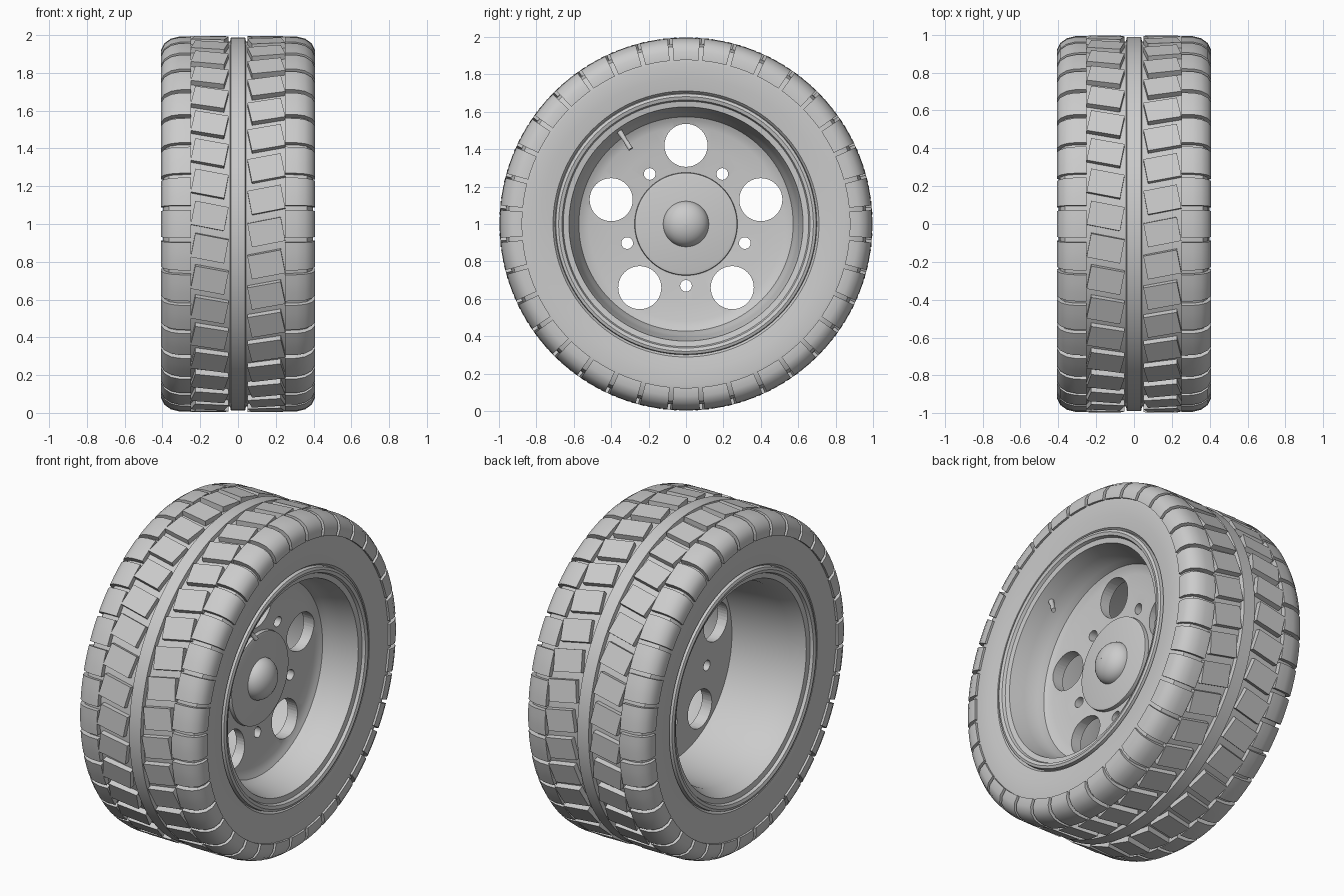
import bpy, bmesh
from math import sin, cos, pi, radians
from mathutils import Matrix, Vector

if "Cube" in bpy.data.objects:
    bpy.data.objects.remove(bpy.data.objects["Cube"])

CENTRE = Matrix.Translation((0, 0, 1))
PITCHES = 36
STEP = 2 * pi / PITCHES

grey = bpy.data.materials.new("plain_grey")
grey.use_nodes = True
grey.diffuse_color = (0.6, 0.6, 0.6, 1)
grey.node_tree.nodes["Principled BSDF"].inputs["Base Color"].default_value = (0.6, 0.6, 0.6, 1)


def finish(name, bm, smooth=True):
    """Turn a bmesh into a named object centred on the axle."""
    bmesh.ops.recalc_face_normals(bm, faces=bm.faces)
    bm.transform(CENTRE)
    mesh = bpy.data.meshes.new(name)
    bm.to_mesh(mesh)
    bm.free()
    mesh.materials.append(grey)
    obj = bpy.data.objects.new(name, mesh)
    bpy.context.collection.objects.link(obj)
    if smooth:
        smooth_object(obj)
    return obj


def smooth_object(obj):
    bpy.ops.object.select_all(action='DESELECT')
    obj.select_set(True)
    bpy.context.view_layer.objects.active = obj
    bpy.ops.object.shade_smooth_by_angle(angle=radians(30))


def sweep(bm, profile, start, end, steps):
    """Sweep a closed (x, radius) loop about the axle; cap it unless it is a full turn."""
    full = end - start > 2 * pi - 0.001
    rings = []
    for i in range(steps if full else steps + 1):
        a = start + (end - start) * i / steps
        rings.append([bm.verts.new((x, -r * sin(a), r * cos(a))) for x, r in profile])
    n = len(profile)
    for i in range(steps):
        p, q = rings[i], rings[(i + 1) % len(rings)]
        for j in range(n):
            k = (j + 1) % n
            bm.faces.new((p[j], p[k], q[k], q[j]))
    if not full:
        bm.faces.new(rings[0])
        bm.faces.new(rings[-1])


def lathe(name, profile, steps=96):
    bm = bmesh.new()
    sweep(bm, profile, 0, 2 * pi, steps)
    return finish(name, bm)


def mirrored(half):
    return half + [(-x, r) for x, r in reversed(half)]


# Tyre carcass with rounded shoulders
lathe("tyre", mirrored([(0.34, 0.66), (0.365, 0.695), (0.385, 0.71), (0.395, 0.78),
                        (0.397, 0.86), (0.39, 0.91), (0.365, 0.948), (0.32, 0.963),
                        (0.25, 0.965)]), 144)

# Raised rib round the middle of the tread
lathe("centre_rib", mirrored([(0.045, 0.95), (0.038, 0.988)]), 144)

# Shoulder lugs that wrap on to the sidewall
lug = [(0.25, 0.95), (0.25, 0.994), (0.31, 0.993), (0.355, 0.982), (0.39, 0.957),
       (0.408, 0.92), (0.408, 0.875), (0.38, 0.875), (0.36, 0.93)]
for side, name in ((1, "left_shoulder_lugs"), (-1, "right_shoulder_lugs")):
    bm = bmesh.new()
    for i in range(PITCHES):
        a = i * STEP
        sweep(bm, [(side * x, r) for x, r in lug], a - 0.43 * STEP, a + 0.43 * STEP, 3)
    finish(name, bm)

# Slanted tread blocks, staggered between the two sides
for side, name in ((1, "left_tread_blocks"), (-1, "right_tread_blocks")):
    bm = bmesh.new()
    for i in range(PITCHES):
        a = (i + 0.25 * side) * STEP
        place = (Matrix.Rotation(a, 4, 'X') @ Matrix.Translation((side * 0.15, 0, 0.967))
                 @ Matrix.Rotation(side * radians(11), 4, 'Z')
                 @ Matrix.Diagonal((0.18, 0.128, 0.054, 1)))
        bmesh.ops.create_cube(bm, size=1, matrix=place)
    finish(name, bm, smooth=False)

# Rim barrel with a stepped lip at both ends
lip = [(0.36, 0.70), (0.392, 0.695), (0.398, 0.68), (0.392, 0.662), (0.375, 0.655),
       (0.37, 0.625), (0.28, 0.605)]
inside = [(0.2, 0.59), (0.155, 0.565), (0.08, 0.555), (-0.15, 0.58), (-0.28, 0.59)]
back_lip = [(-x, r) for x, r in reversed(lip[:-1])]
lathe("rim_barrel", lip + inside + back_lip + [(-0.28, 0.64), (0.28, 0.64)])

# Wheel disc, joined to the barrel by a rounded edge
disc = lathe("wheel_disc", [(0.08, 0.02), (0.125, 0.02), (0.125, 0.28), (0.142, 0.42),
                            (0.147, 0.52), (0.158, 0.555), (0.175, 0.585),
                            (0.14, 0.6), (0.08, 0.57)])

# Ventilation and bolt holes
bm = bmesh.new()
for i in range(5):
    for offset, radius, size in ((0, 0.42, 0.115), (pi / 5, 0.33, 0.031)):
        a = i * 2 * pi / 5 + offset
        place = (Matrix.Translation((0.12, radius * sin(a), radius * cos(a)))
                 @ Matrix.Rotation(pi / 2, 4, 'Y'))
        bmesh.ops.create_cone(bm, cap_ends=True, segments=40, radius1=size,
                              radius2=size, depth=0.3, matrix=place)
cutter = finish("hole_cutter", bm, smooth=False)
cutter.hide_render = True
cut = disc.modifiers.new("holes", 'BOOLEAN')
cut.operation = 'DIFFERENCE'
cut.solver = 'EXACT'
cut.object = cutter
bpy.ops.object.select_all(action='DESELECT')
disc.select_set(True)
bpy.context.view_layer.objects.active = disc
bpy.ops.object.modifier_apply(modifier=cut.name)
bpy.data.objects.remove(cutter)
smooth_object(disc)

# Hub plate and domed cap
lathe("hub_plate", [(0.085, 0.001), (0.085, 0.265), (0.13, 0.275), (0.148, 0.272),
                    (0.152, 0.258), (0.152, 0.001)])
dome = [(0.145 + 0.09 * sin(t * pi / 16), 0.123 * cos(t * pi / 16)) for t in range(8)]
lathe("hub_cap", dome + [(0.235, 0.001), (0.145, 0.001)], 48)

# Valve stem leaning in from the barrel
bm = bmesh.new()
base, tip = Vector((0.29, -0.365, 0.51)), Vector((0.33, -0.295, 0.4))
turn = (tip - base).to_track_quat('Z', 'Y').to_matrix().to_4x4()
for start, end, r1, r2 in ((0, 0.65, 0.017, 0.011), (0.65, 1, 0.013, 0.013)):
    middle = base.lerp(tip, (start + end) / 2)
    bmesh.ops.create_cone(bm, cap_ends=True, segments=16, radius1=r1, radius2=r2,
                          depth=(tip - base).length * (end - start),
                          matrix=Matrix.Translation(middle) @ turn)
finish("valve_stem", bm)
